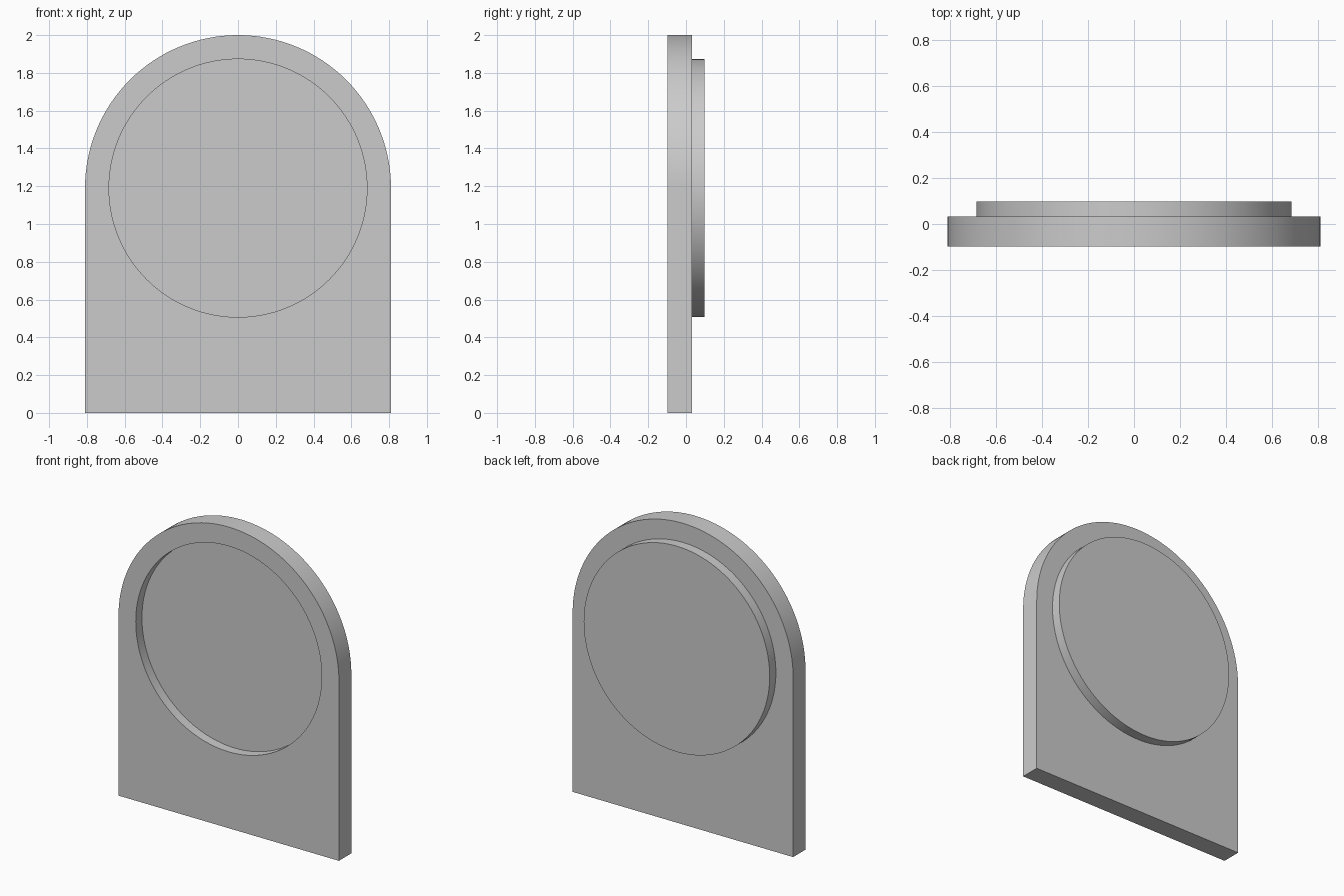
import bpy, bmesh
from math import sin, cos, pi, radians

ARCH_R, DISC_R, CENTRE_Z = 0.81, 0.683, 1.19
FRONT, FLOOR, STEP, BACK = -0.0975, -0.0325, 0.0325, 0.0975
SEGMENTS = 128

cube = bpy.data.objects.get("Cube")
if cube:
    bpy.data.objects.remove(cube, do_unlink=True)

grey = bpy.data.materials.new("light_grey")
grey.use_nodes = True
grey.diffuse_color = (0.6, 0.6, 0.6, 1)
grey.node_tree.nodes["Principled BSDF"].inputs["Base Color"].default_value = (0.6, 0.6, 0.6, 1)


def arc(radius, sweep, count):
    return [(radius * cos(sweep * i / count), CENTRE_Z + radius * sin(sweep * i / count))
            for i in range(count + 1)]


def slab(name, outline, y0, y1):
    """Extrude an x-z outline from y0 to y1."""
    bm = bmesh.new()
    face = bm.faces.new([bm.verts.new((x, y0, z)) for x, z in outline])
    extruded = bmesh.ops.extrude_face_region(bm, geom=[face])["geom"]
    moved = [v for v in extruded if isinstance(v, bmesh.types.BMVert)]
    bmesh.ops.translate(bm, verts=moved, vec=(0, y1 - y0, 0))
    bmesh.ops.recalc_face_normals(bm, faces=bm.faces)
    mesh = bpy.data.meshes.new(name)
    bm.to_mesh(mesh)
    bm.free()
    mesh.materials.append(grey)
    obj = bpy.data.objects.new(name, mesh)
    bpy.context.collection.objects.link(obj)
    return obj


# Arched plate
arch = arc(ARCH_R, pi, SEGMENTS // 2) + [(-ARCH_R, 0), (ARCH_R, 0)]
plate = slab("arched_plate", arch, FRONT, STEP)

# Raised disc on the back, round recess in the front
circle = arc(DISC_R, 2 * pi, SEGMENTS)[:-1]
raised_disc = slab("raised_disc", circle, 0, BACK)
recess = slab("recess_cutter", circle, FRONT - 0.1, FLOOR)

bpy.ops.object.select_all(action='DESELECT')
bpy.context.view_layer.objects.active = plate
plate.select_set(True)
for tool, operation in ((raised_disc, 'UNION'), (recess, 'DIFFERENCE')):
    tool.hide_render = True
    mod = plate.modifiers.new(tool.name, 'BOOLEAN')
    mod.operation = operation
    mod.solver = 'EXACT'
    mod.object = tool
    bpy.ops.object.modifier_apply(modifier=mod.name)
    bpy.data.objects.remove(tool, do_unlink=True)

# Smooth round walls with crisp rims
bpy.ops.object.shade_smooth_by_angle(angle=radians(30))
